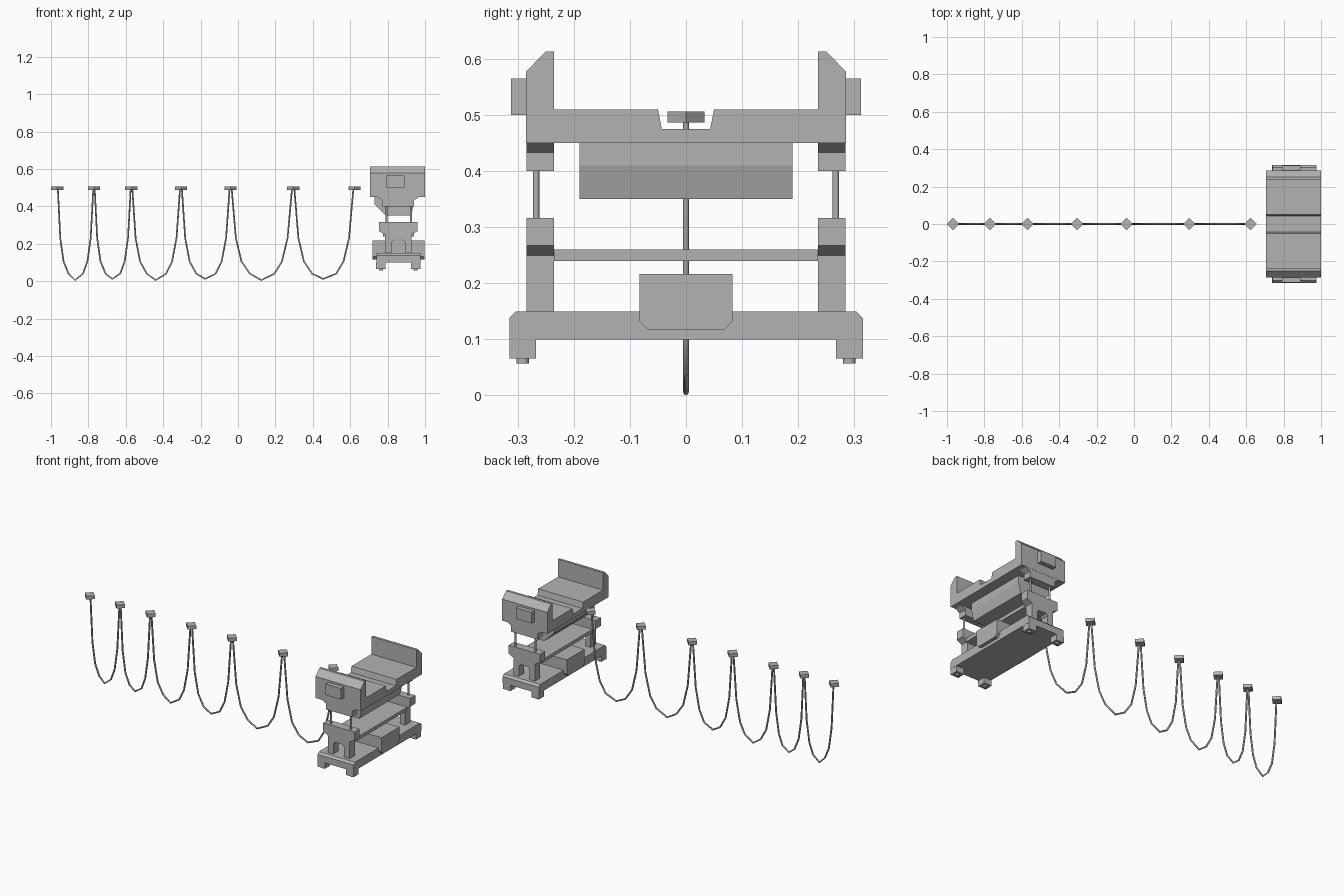
import bpy, bmesh, math
from mathutils import Vector

if "Cube" in bpy.data.objects:
    bpy.data.objects.remove(bpy.data.objects["Cube"])

grey = bpy.data.materials.new("plain grey")
grey.diffuse_color = (0.45, 0.45, 0.45, 1)
grey.use_nodes = True
grey.node_tree.nodes["Principled BSDF"].inputs["Base Color"].default_value = grey.diffuse_color
CX = 0.857  # machine centre line


def finish(name, bm):
    bmesh.ops.recalc_face_normals(bm, faces=bm.faces)
    me = bpy.data.meshes.new(name)
    bm.to_mesh(me)
    bm.free()
    me.materials.append(grey)
    ob = bpy.data.objects.new(name, me)
    bpy.context.collection.objects.link(ob)
    return ob


def prism(name, profile, a, b, axis):
    """Extrude a profile: (y, z) along x, or (x, z) along y."""
    bm = bmesh.new()
    place = (lambda p: (a, p[0], p[1])) if axis == 'x' else (lambda p: (p[0], a, p[1]))
    face = bm.faces.new([bm.verts.new(place(p)) for p in profile])
    new = bmesh.ops.extrude_face_region(bm, geom=[face])['geom']
    step = Vector((b - a, 0, 0) if axis == 'x' else (0, b - a, 0))
    bmesh.ops.translate(bm, vec=step, verts=[v for v in new if isinstance(v, bmesh.types.BMVert)])
    return finish(name, bm)


def box(name, x0, x1, y0, y1, z0, z1):
    return prism(name, [(x0, z0), (x1, z0), (x1, z1), (x0, z1)], y0, y1, 'y')


def cylinder(name, x, y, z0, z1, r, sides):
    bm = bmesh.new()
    bmesh.ops.create_cone(bm, cap_ends=True, segments=sides, radius1=r, radius2=r, depth=z1 - z0)
    bmesh.ops.translate(bm, vec=(x, y, (z0 + z1) / 2), verts=bm.verts)
    return finish(name, bm)


def mirrored(half):
    """Complete a profile by mirroring its first coordinate."""
    return half + [(-u, v) for u, v in reversed(half)]


def about_centre(half):
    return [(CX + u, v) for u, v in mirrored(half)]


# Upper carriage: deck with centre groove and raised chamfered ends
prism("upper_carriage", mirrored([(0.285, 0.45), (0.285, 0.577), (0.25, 0.613), (0.235, 0.613),
                                  (0.235, 0.51), (0.05, 0.51), (0.043, 0.475)]), 0.706, 1.0, 'x')

# Housing slung beneath the carriage
prism("drive_housing", [(0.73, 0.455), (0.73, 0.41), (0.79, 0.35), (0.925, 0.35),
                        (0.94, 0.41), (0.94, 0.455)], -0.19, 0.19, 'y')

# Base with chamfered ends and stepped-down feet
prism("base", mirrored([(0.315, 0.10), (0.315, 0.138), (0.303, 0.15)]), 0.74, 0.976, 'x')

# Control box across the base
prism("control_box", mirrored([(0.068, 0.117), (0.083, 0.132), (0.083, 0.216)]), 0.72, 0.996, 'x')

# Beam joining the two posts
box("cross_beam", 0.775, 0.94, -0.235, 0.235, 0.24, 0.26)

for side, s in (("front", -1), ("back", 1)):
    inner, outer = s * 0.235, s * 0.284
    # Flared post with an arched opening
    prism(side + "_post", about_centre([(0.07, 0.148), (0.07, 0.249), (0.102, 0.267), (0.102, 0.316)])[:4]
          + [(CX - 0.102, 0.316), (CX - 0.102, 0.267), (CX - 0.07, 0.249), (CX - 0.07, 0.148),
             (CX - 0.035, 0.148), (CX - 0.035, 0.21), (CX - 0.023, 0.222), (CX + 0.023, 0.222),
             (CX + 0.035, 0.21), (CX + 0.035, 0.148)], inner, outer, 'y')
    # Tapered socket under the carriage end
    prism(side + "_socket", about_centre([(0.085, 0.40), (0.085, 0.433), (0.115, 0.452)]),
          inner, outer, 'y')
    # Junction plate on the carriage end
    box(side + "_end_box", 0.79, 0.89, s * 0.28, s * 0.312, 0.50, 0.565)
    for end, x in (("left", 0.764), ("right", 0.95)):
        box(f"{side}_{end}_foot", x - 0.025, x + 0.025, s * 0.267, s * 0.315, 0.066, 0.102)
        cylinder(f"{side}_{end}_foot_pad", x, s * 0.291, 0.057, 0.068, 0.011, 12)
    for end, x in (("left", 0.795), ("right", 0.925)):
        cylinder(f"{side}_{end}_lift_rod", x, s * 0.267, 0.31, 0.405, 0.0055, 12)

# Diamond-shaped cable hangers
hangers = [-0.967, -0.77, -0.57, -0.305, -0.04, 0.295, 0.623]
for i, x in enumerate(hangers):
    cylinder(f"cable_hanger_{i + 1}", x, 0, 0.486, 0.506, 0.033, 4)

# Cable festooned between hangers: (fraction of span, height)
sag = [(0.02, 0.49), (0.085, 0.23), (0.175, 0.105), (0.31, 0.04), (0.49, 0.013),
       (0.70, 0.04), (0.82, 0.105), (0.91, 0.23), (0.98, 0.49)]
cu = bpy.data.curves.new("cable", 'CURVE')
cu.dimensions = '3D'
cu.bevel_depth = 0.005
cu.bevel_resolution = 1
cu.use_fill_caps = True
cu.materials.append(grey)
for i, (a, b) in enumerate(zip(hangers, hangers[1:])):
    sp = cu.splines.new('POLY')
    sp.points.add(len(sag) - 1)
    for p, (t, z) in zip(sp.points, sag):
        low = 0.007 * (i % 2) if z < 0.02 else 0
        p.co = (a + (b - a) * t, 0, max(z + low - 0.008 * (z < 0.02), 0.0055), 1)
cable = bpy.data.objects.new("cable", cu)
bpy.context.collection.objects.link(cable)

# Smooth the round parts, keeping hard edges
bpy.ops.object.select_all(action='DESELECT')
for ob in bpy.data.objects:
    if ob.type == 'MESH' and ("rod" in ob.name or "pad" in ob.name):
        ob.select_set(True)
        bpy.context.view_layer.objects.active = ob
bpy.ops.object.shade_smooth_by_angle(angle=math.radians(40))
